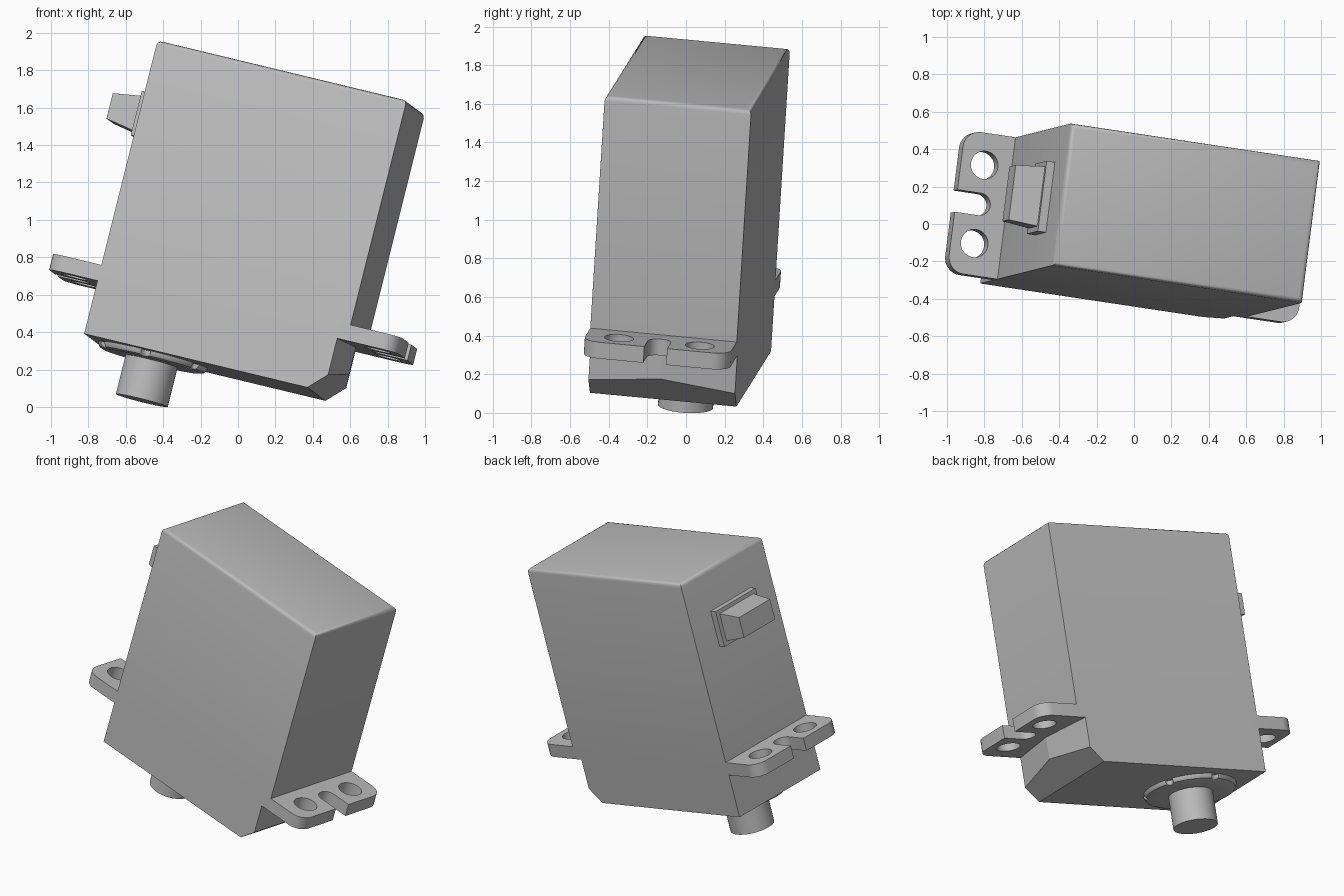
import bpy, bmesh
from math import sin, cos, pi
from mathutils import Vector, Matrix

if "Cube" in bpy.data.objects:
    bpy.data.objects.remove(bpy.data.objects["Cube"])

# Tilted frame: x along the case, y across it, z up to its closed end
origin = Vector((-0.43, -0.22, 1.96))
along = Vector((1.33, -0.20, -0.32)).normalized()
across = Vector((0.09, 0.76, -0.07))
across = (across - along * across.dot(along)).normalized()
up = along.cross(across)
FRAME = Matrix.Translation(origin) @ Matrix((along, across, up)).transposed().to_4x4()

LENGTH, WIDTH, HEIGHT = 1.385, 0.768, 1.62
MID = WIDTH / 2
TAB_TOP, TAB_BOTTOM = -1.24, -1.327
SHAFT_X = 0.333

grey = bpy.data.materials.new("plain grey")
grey.use_nodes = True
grey.diffuse_color = (0.5, 0.5, 0.5, 1)
grey.node_tree.nodes["Principled BSDF"].inputs["Base Color"].default_value = (0.5, 0.5, 0.5, 1)


def finish(obj, smooth=True):
    obj.data.materials.clear()
    obj.data.materials.append(grey)
    obj.matrix_world = FRAME
    bpy.ops.object.select_all(action="DESELECT")
    obj.select_set(True)
    bpy.context.view_layer.objects.active = obj
    if smooth:
        bpy.ops.object.shade_smooth_by_angle(angle=0.6)
    return obj


def add(name, bm, smooth=True):
    bmesh.ops.recalc_face_normals(bm, faces=bm.faces)
    mesh = bpy.data.meshes.new(name)
    bm.to_mesh(mesh)
    bm.free()
    obj = bpy.data.objects.new(name, mesh)
    bpy.context.collection.objects.link(obj)
    return finish(obj, smooth)


def loft(bm, rings):
    """Skin a stack of equal-length rings and cap both ends."""
    loops = [[bm.verts.new(p) for p in ring] for ring in rings]
    for a, b in zip(loops, loops[1:]):
        for i in range(len(a)):
            j = (i + 1) % len(a)
            bm.faces.new((a[i], a[j], b[j], b[i]))
    bm.faces.new(loops[0])
    bm.faces.new(loops[-1])


def prism(bm, plan, z0, z1):
    loft(bm, [[(x, y, z) for x, y in plan] for z in (z0, z1)])


def lathe(bm, profile, steps):
    loft(bm, [[(SHAFT_X + r * cos(2 * pi * i / steps), MID + r * sin(2 * pi * i / steps), z)
               for i in range(steps)] for r, z in profile])


# Case with softened edges around its closed end
bm = bmesh.new()
prism(bm, [(0, 0), (LENGTH, 0), (LENGTH, WIDTH), (0, WIDTH)], TAB_BOTTOM, 0)
rim = [e for e in bm.edges if all(v.co.z > -0.01 for v in e.verts)]
bmesh.ops.bevel(bm, geom=rim, offset=0.025, segments=3, affect="EDGES", profile=0.5)
add("case", bm)

# Gear cover with a pointed end and a sloping cut
bm = bmesh.new()
prism(bm, [(0, 0), (1.332, 0), (LENGTH, MID), (1.332, WIDTH), (0, WIDTH)], -HEIGHT, TAB_BOTTOM)
cut = bmesh.ops.bisect_plane(bm, geom=bm.verts[:] + bm.edges[:] + bm.faces[:],
                             plane_co=(1.24, 0, -HEIGHT), plane_no=(1, 0, -1), clear_outer=True)
bmesh.ops.holes_fill(bm, edges=[e for e in cut["geom_cut"] if isinstance(e, bmesh.types.BMEdge)])
add("gear_cover", bm, False)


def arc(cx, cy, r, start, end, steps=8):
    return [(cx + r * cos(start + (end - start) * i / steps),
             cy + r * sin(start + (end - start) * i / steps)) for i in range(steps + 1)]


# Mounting tabs: rounded plate with two holes and an open slot
REACH, HOLE_X, HOLE_Y = 0.28, 0.15, 0.212


def tab(name, base, side):
    corner, slot = 0.09, 0.06
    outline = [(-0.06, -MID)]
    outline += arc(REACH - corner, corner - MID, corner, -pi / 2, 0)
    outline += [(REACH, -slot)]
    outline += arc(HOLE_X, 0, slot, 1.5 * pi, pi / 2, 16)
    outline += [(REACH, slot)]
    outline += arc(REACH - corner, MID - corner, corner, 0, pi / 2)
    outline += [(-0.06, MID)]
    holes = [arc(HOLE_X, s * HOLE_Y, 0.075, 0, 2 * pi, 32)[:-1] for s in (-1, 1)]
    curve = bpy.data.curves.new(name, "CURVE")
    curve.dimensions = "2D"
    curve.fill_mode = "BOTH"
    curve.extrude = (TAB_TOP - TAB_BOTTOM) / 2
    for path in [outline] + holes:
        spline = curve.splines.new("POLY")
        spline.points.add(len(path) - 1)
        spline.use_cyclic_u = True
        for point, (x, y) in zip(spline.points, path):
            point.co = (base + side * x, MID + y, 0, 1)
    obj = bpy.data.objects.new(name, curve)
    bpy.context.collection.objects.link(obj)
    bpy.ops.object.select_all(action="DESELECT")
    obj.select_set(True)
    bpy.context.view_layer.objects.active = obj
    bpy.ops.object.convert(target="MESH")
    obj = bpy.context.view_layer.objects.active
    bm = bmesh.new()
    bm.from_mesh(obj.data)
    bmesh.ops.remove_doubles(bm, verts=bm.verts, dist=0.0005)
    bmesh.ops.translate(bm, verts=bm.verts, vec=(0, 0, (TAB_TOP + TAB_BOTTOM) / 2))
    bmesh.ops.recalc_face_normals(bm, faces=bm.faces)
    bm.to_mesh(obj.data)
    bm.free()
    finish(obj)


tab("left_tab", LENGTH, 1)
tab("right_tab", 0, -1)

# Round collar with six notches in its rim
bm = bmesh.new()
lathe(bm, [(0.3, -1.6), (0.3, -1.63), (0.288, -1.648), (0.265, -1.656), (0.2, -1.656)], 72)
collar = add("shaft_collar", bm)
bm = bmesh.new()
for k in range(6):
    a = pi / 2 + k * pi / 3
    spot = Matrix.Translation((SHAFT_X + 0.3 * cos(a), MID + 0.3 * sin(a), -1.652))
    bmesh.ops.create_cone(bm, cap_ends=True, segments=16, radius1=0.026, radius2=0.026,
                          depth=0.06, matrix=spot)
cutter = add("notch_cutter", bm)
cutter.hide_render = True
cutter.hide_set(True)
notches = collar.modifiers.new("notches", "BOOLEAN")
notches.operation = "DIFFERENCE"
notches.solver = "EXACT"
notches.object = cutter

# Output shaft
bm = bmesh.new()
lathe(bm, [(0.143, -1.6), (0.143, -1.872)], 48)
add("output_shaft", bm)


def end_ring(x, half, z0, z1):
    return [(x, MID - half, z0), (x, MID + half, z0), (x, MID + half, z1), (x, MID - half, z1)]


# Cable outlet: base plate and tapered plug
bm = bmesh.new()
loft(bm, [end_ring(0.02, 0.19, -0.515, -0.27), end_ring(-0.045, 0.19, -0.515, -0.27)])
add("outlet_plate", bm, False)
bm = bmesh.new()
loft(bm, [end_ring(0, 0.165, -0.495, -0.29), end_ring(-0.2, 0.148, -0.457, -0.317)])
add("outlet_plug", bm, False)
